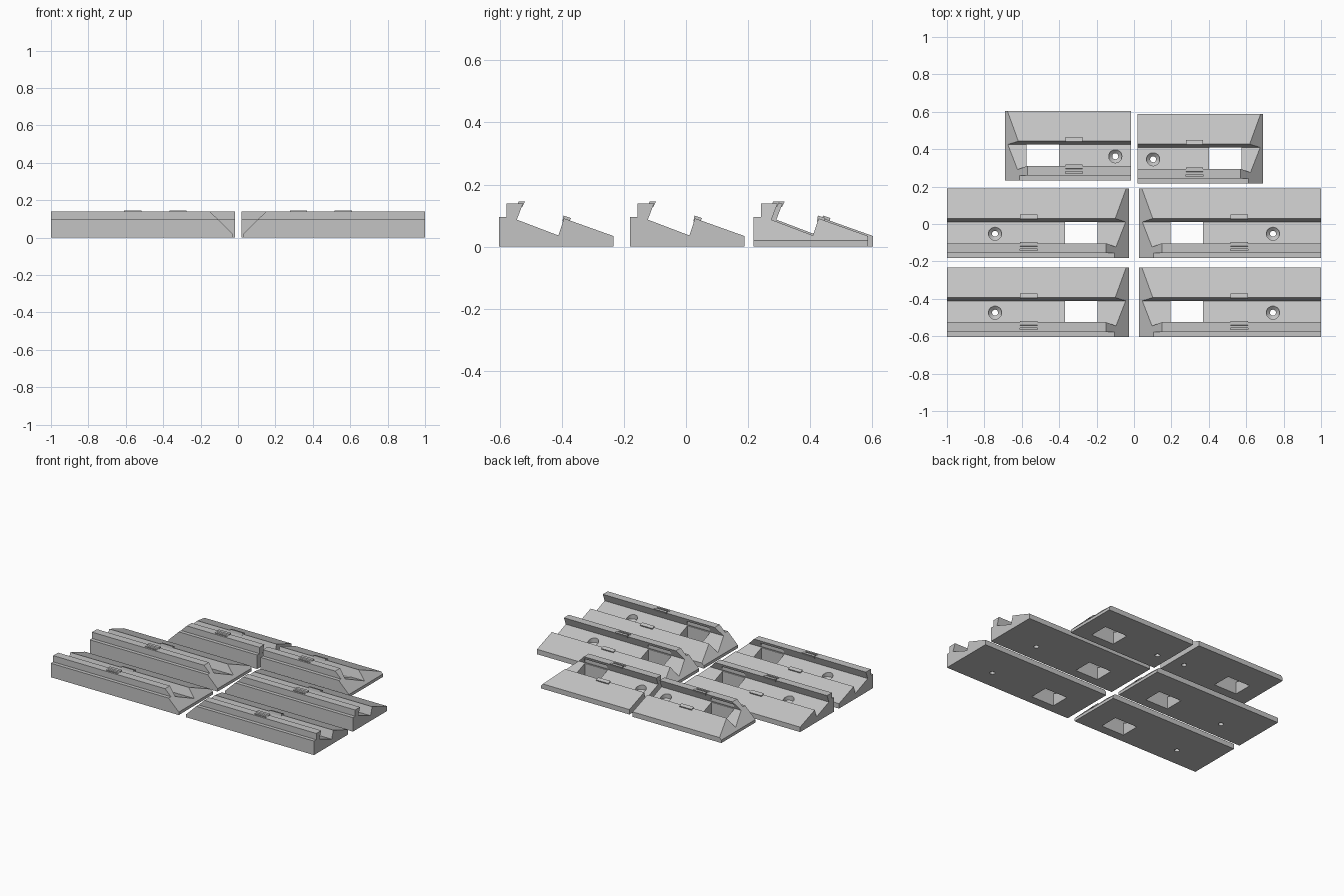
import bpy, bmesh, math

if "Cube" in bpy.data.objects:
    bpy.data.objects.remove(bpy.data.objects["Cube"])

grey = bpy.data.materials.new("light_grey")
grey.diffuse_color = (0.55, 0.55, 0.55, 1)
grey.use_nodes = True
grey.node_tree.nodes["Principled BSDF"].inputs["Base Color"].default_value = grey.diffuse_color

# Cross-section of a rail: (depth from front, height)
RAIL = [(0, 0), (0, .096), (.025, .096), (.025, .139), (.078, .139), (.058, .087),
        (.192, .036), (.210, .091), (.370, .034), (.370, 0)]
FRONT_CLIP = [(.060, .136), (.064, .146), (.085, .146), (.076, .128), (.066, .128)]
REAR_CLIP = [(.205, .082), (.208, .100), (.232, .092), (.227, .078)]
DEPTH = .370


def finish(bm, name):
    bmesh.ops.recalc_face_normals(bm, faces=bm.faces)
    me = bpy.data.meshes.new(name)
    bm.to_mesh(me)
    bm.free()
    me.materials.append(grey)
    ob = bpy.data.objects.new(name, me)
    bpy.context.collection.objects.link(ob)
    return ob


def extrude(name, profile, u0, u1, place):
    """Sweep a (depth, height) profile along the rail from u0 to u1."""
    bm = bmesh.new()
    face = bm.faces.new([bm.verts.new(place(u0, v, z)) for v, z in profile])
    ext = bmesh.ops.extrude_face_region(bm, geom=[face])
    shift = place(u1, 0, 0)[0] - place(u0, 0, 0)[0]
    for e in ext["geom"]:
        if isinstance(e, bmesh.types.BMVert):
            e.co.x += shift
    return finish(bm, name)


def box(name, u0, u1, v0, v1, z0, z1, place):
    return extrude(name, [(v0, z0), (v0, z1), (v1, z1), (v1, z0)], u0, u1, place)


def mitre(name, place):
    """Wedge that slopes one rail end above a short vertical lip."""
    bm = bmesh.new()
    pts = [(0, .02), (.18, .1965), (-.1, .1965), (-.1, .02)]
    rings = [[bm.verts.new(place(u, v, z)) for u, z in pts] for v in (-.1, DEPTH + .1)]
    bm.faces.new(rings[0])
    bm.faces.new(rings[1])
    for i in range(4):
        j = (i + 1) % 4
        bm.faces.new((rings[0][i], rings[0][j], rings[1][j], rings[1][i]))
    return finish(bm, name)


def bore(name, u, v, place, n=32):
    """Countersunk screw hole."""
    bm = bmesh.new()
    rings = []
    for r, z in ((.016, -.05), (.016, .026), (.035, .042), (.035, .25)):
        ring = []
        for i in range(n):
            a = math.tau * i / n
            ring.append(bm.verts.new(place(u + r * math.cos(a), v + r * math.sin(a), z)))
        rings.append(ring)
    bm.faces.new(rings[0])
    bm.faces.new(rings[-1])
    for a, b in zip(rings, rings[1:]):
        for i in range(n):
            j = (i + 1) % n
            bm.faces.new((a[i], a[j], b[j], b[i]))
    return finish(bm, name)


def cut(ob, cutters):
    for c in cutters:
        m = ob.modifiers.new("cut", 'BOOLEAN')
        m.operation, m.solver, m.object = 'DIFFERENCE', 'EXACT', c
    dg = bpy.context.evaluated_depsgraph_get()
    me = bpy.data.meshes.new_from_object(ob.evaluated_get(dg))
    ob.modifiers.clear()
    ob.data = me
    for c in cutters:
        bpy.data.objects.remove(c)


def rail(name, xm, s, y0, length, hole, clip, screw):
    """xm: mitred end, s: direction the rail runs away from it."""
    def place(u, v, z):
        return (xm + s * u, y0 + v, z)
    body = extrude(name + "_rail", RAIL, 0, length, place)
    cut(body, [
        mitre("mitre_cutter", place),
        box("window_cutter", hole, hole + .173, .062, .192, -.05, .12, place),
        bore("screw_cutter", screw, .129, place),
        box("slot_cutter", clip, clip + .092, .038, .047, .12, .2, place),
    ])
    # Small retaining clips on both ridges
    extrude(name + "_front_clip", FRONT_CLIP, clip, clip + .092, place)
    extrude(name + "_rear_clip", REAR_CLIP, clip, clip + .092, place)


# Four long rails in mirrored pairs
for row, y0 in (("front", -.603), ("middle", -.181)):
    for side, s in (("left", -1), ("right", 1)):
        rail(f"{row}_{side}", s * .028, s, y0, .972, .167, .489, .715)

# Two short rails at the back, mitred at their outer ends
rail("back_left", -.691, 1, .233, .674, .117, .324, .591)
rail("back_right", .691, -1, .217, .672, .117, .322, .589)
